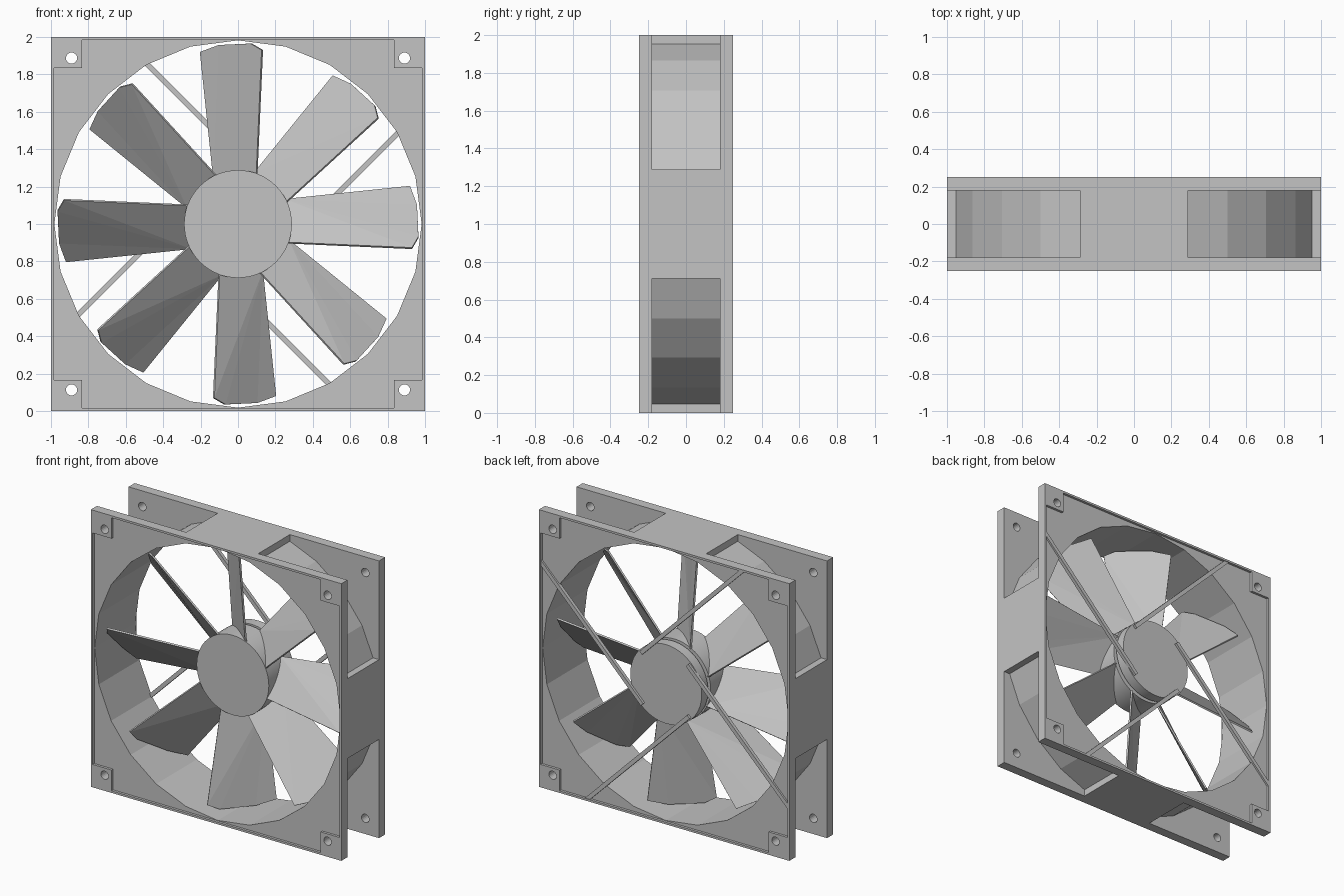
import bpy, bmesh
from math import sin, cos, pi

cube = bpy.data.objects.get("Cube")
if cube:
    bpy.data.objects.remove(cube, do_unlink=True)

grey = bpy.data.materials.new("plain_grey")
grey.use_nodes = True
GREY = (0.55, 0.55, 0.55, 1)
grey.diffuse_color = GREY
grey.node_tree.nodes["Principled BSDF"].inputs["Base Color"].default_value = GREY

MID = 1.0  # height of the fan axis


def add_object(name, data):
    ob = bpy.data.objects.new(name, data)
    bpy.context.collection.objects.link(ob)
    return ob


def circle(r, n, cx=0, cz=0):
    return [(cx + r * cos(2 * pi * i / n), cz + r * sin(2 * pi * i / n)) for i in range(n)]


def quarter(points, k):
    """Turn a loop clockwise by k quarter turns."""
    for _ in range(k):
        points = [(z, -x) for x, z in points]
    return points


def prism(name, loops, y0, y1, smooth=False):
    """Fill the loops (inner ones become holes) and extrude from y0 to y1."""
    curve = bpy.data.curves.new(name, 'CURVE')
    curve.dimensions = '2D'
    curve.fill_mode = 'BOTH'
    curve.extrude = (y1 - y0) / 2
    for loop in loops:
        spline = curve.splines.new('POLY')
        spline.points.add(len(loop) - 1)
        for p, (x, z) in zip(spline.points, loop):
            p.co = (x, z, 0, 1)
        spline.use_cyclic_u = True
    temp = add_object(name + "_outline", curve)
    deps = bpy.context.evaluated_depsgraph_get()
    mesh = bpy.data.meshes.new_from_object(temp.evaluated_get(deps))
    bpy.data.objects.remove(temp, do_unlink=True)
    bpy.data.curves.remove(curve)
    bm = bmesh.new()
    bm.from_mesh(mesh)
    bmesh.ops.remove_doubles(bm, verts=bm.verts, dist=0.0001)
    bmesh.ops.recalc_face_normals(bm, faces=bm.faces)
    for f in bm.faces:
        f.smooth = False
    bm.to_mesh(mesh)
    bm.free()
    mesh.name = name
    mesh.materials.clear()
    mesh.materials.append(grey)
    ob = add_object(name, mesh)
    ob.location = (0, (y0 + y1) / 2, MID)
    ob.rotation_euler = (pi / 2, 0, 0)
    if smooth:
        bpy.ops.object.select_all(action='DESELECT')
        ob.select_set(True)
        bpy.context.view_layer.objects.active = ob
        bpy.ops.object.shade_smooth_by_angle()
    return ob


# Flanges: square plate with a raised rim and corner pads
square = [(-1, -1), (1, -1), (1, 1), (-1, 1)]
screw_holes = [circle(0.03, 20, x, z) for x in (-0.89, 0.89) for z in (-0.887, 0.887)]
opening = circle(0.982, 24)
a, b = 0.985, 0.835
notched = []
for k in range(4):
    notched += quarter([(-b, a), (b, a), (b, b)], k)
for side, s in (("front", -1), ("back", 1)):
    lo, hi = sorted((s * 0.18, s * 0.232))
    prism(side + "_flange", [square, opening] + screw_holes, lo, hi)
    lo, hi = sorted((s * 0.232, s * 0.25))
    prism(side + "_rim", [square, notched] + screw_holes, lo, hi)

# Faceted duct between the flanges
prism("duct", [circle(0.998, 24), opening], -0.18, 0.18)

# Flat bridges on each side, and struts holding the motor
bridge = [(-0.288, 1), (0.288, 1), (0.288, 0.947), (0.257, 0.956),
          (0, 0.99), (-0.257, 0.956), (-0.288, 0.947)]
strut = [(0.2, 0.19), (0.18, 0.17), (0.35 - a, a), (0.39 - a, a)]
for k, side in enumerate(("top", "left", "bottom", "right")):
    prism(side + "_bridge", [quarter(bridge, k)], -0.18, 0.18)
    prism(side + "_strut", [quarter(strut, k)], 0.22, 0.245)

# Hub, spindle and motor mount
prism("hub", [circle(0.288, 64)], -0.06, 0.13, True)
prism("spindle", [circle(0.24, 48)], 0.13, 0.155, True)
prism("motor_mount", [circle(0.285, 64)], 0.155, 0.228, True)

# Twisted blades: one mesh, turned around the axis
bm = bmesh.new()
root_back, root_front, tip_front, tip_b, tip_c, tip_back = [
    bm.verts.new(co) for co in (
        (-0.13, 0.13, 0.25), (0.1, -0.05, 0.25), (0.13, -0.165, 0.93),
        (0.07, -0.11, 0.965), (-0.1, 0.06, 0.957), (-0.2, 0.155, 0.92))]
bm.faces.new((root_back, root_front, tip_front))
for p, q in ((tip_front, tip_b), (tip_b, tip_c), (tip_c, tip_back)):
    bm.faces.new((root_back, p, q))
bmesh.ops.recalc_face_normals(bm, faces=bm.faces)
blade_mesh = bpy.data.meshes.new("blade")
bm.to_mesh(blade_mesh)
bm.free()
blade_mesh.materials.append(grey)
for i in range(8):
    blade = add_object("blade_%d" % (i + 1), blade_mesh)
    blade.location = (0, 0, MID)
    blade.rotation_euler = (0, i * pi / 4, 0)
    thick = blade.modifiers.new("thickness", 'SOLIDIFY')
    thick.thickness = 0.012
    thick.offset = 0
